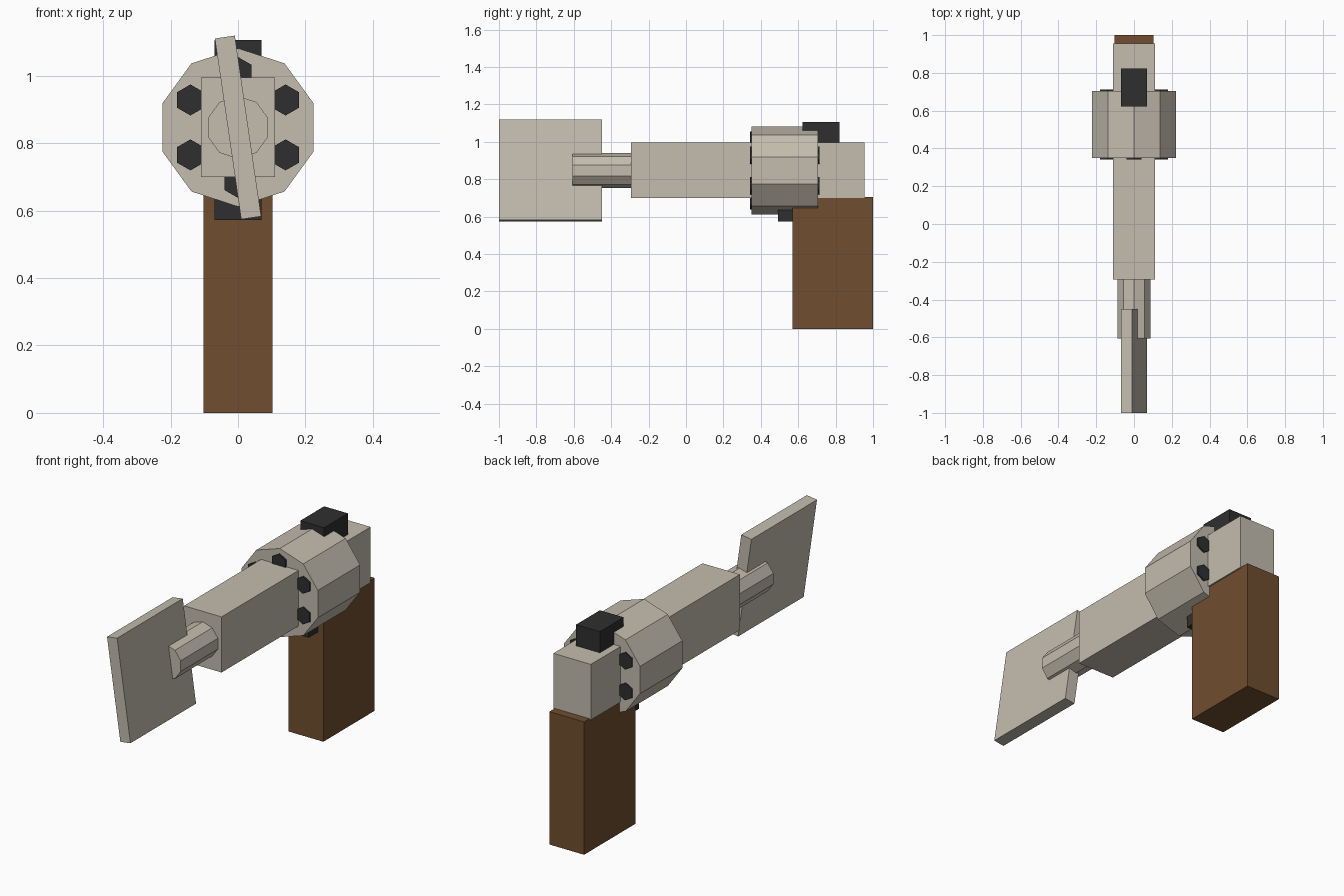
import bpy
import math
from mathutils import Vector

cube = bpy.data.objects.get("Cube")
if cube:
    bpy.data.objects.remove(cube, do_unlink=True)


def make_material(name, colour):
    mat = bpy.data.materials.new(name)
    mat.use_nodes = True
    mat.diffuse_color = (*colour, 1)
    mat.node_tree.nodes["Principled BSDF"].inputs["Base Color"].default_value = (*colour, 1)
    return mat


metal = make_material("pale metal", (0.55, 0.505, 0.425))
wood = make_material("brown wood", (0.16, 0.077, 0.029))
dark = make_material("dark steel", (0.028, 0.028, 0.029))

AXIS_Z = 0.847  # height of the barrel axis


def finish(name, mat):
    obj = bpy.context.object
    obj.name = name
    obj.data.name = name
    obj.data.materials.append(mat)
    return obj


def box(name, mat, low, high, tilt=0):
    low, high = Vector(low), Vector(high)
    bpy.ops.mesh.primitive_cube_add(size=1, location=(low + high) / 2)
    obj = finish(name, mat)
    obj.scale = high - low
    obj.rotation_euler.y = math.radians(tilt)
    return obj


def prism(name, mat, sides, radius, y0, y1, x=0, z=AXIS_Z):
    """Faceted cylinder along y with one corner pointing straight up."""
    bpy.ops.mesh.primitive_cylinder_add(
        vertices=sides, radius=radius, depth=y1 - y0,
        location=(x, (y0 + y1) / 2, z), rotation=(math.pi / 2, 0, 0))
    return finish(name, mat)


# Frame and grip
box("frame", metal, (-0.11, -0.295, 0.70), (0.11, 0.955, 0.995))
box("grip", wood, (-0.102, 0.57, 0), (0.102, 1.0, 0.705))

# Barrel rod and tilted front plate
prism("barrel_rod", metal, 10, 0.093, -0.607, -0.28)
box("front_plate", metal, (-0.03, -1.0, AXIS_Z - 0.271),
    (0.03, -0.45, AXIS_Z + 0.271), tilt=-8.3)

# Revolving drum with six chambers
prism("drum", metal, 10, 0.235, 0.35, 0.705)
for i in range(6):
    angle = i * math.pi / 3
    prism(f"chamber_{i + 1}", dark, 6, 0.046, 0.342, 0.713,
          0.163 * math.sin(angle), AXIS_Z + 0.163 * math.cos(angle))

# Hammer and trigger
box("hammer", dark, (-0.07, 0.622, 0.96), (0.07, 0.822, 1.107))
box("trigger", dark, (-0.07, 0.492, 0.573), (0.07, 0.69, 0.71))
